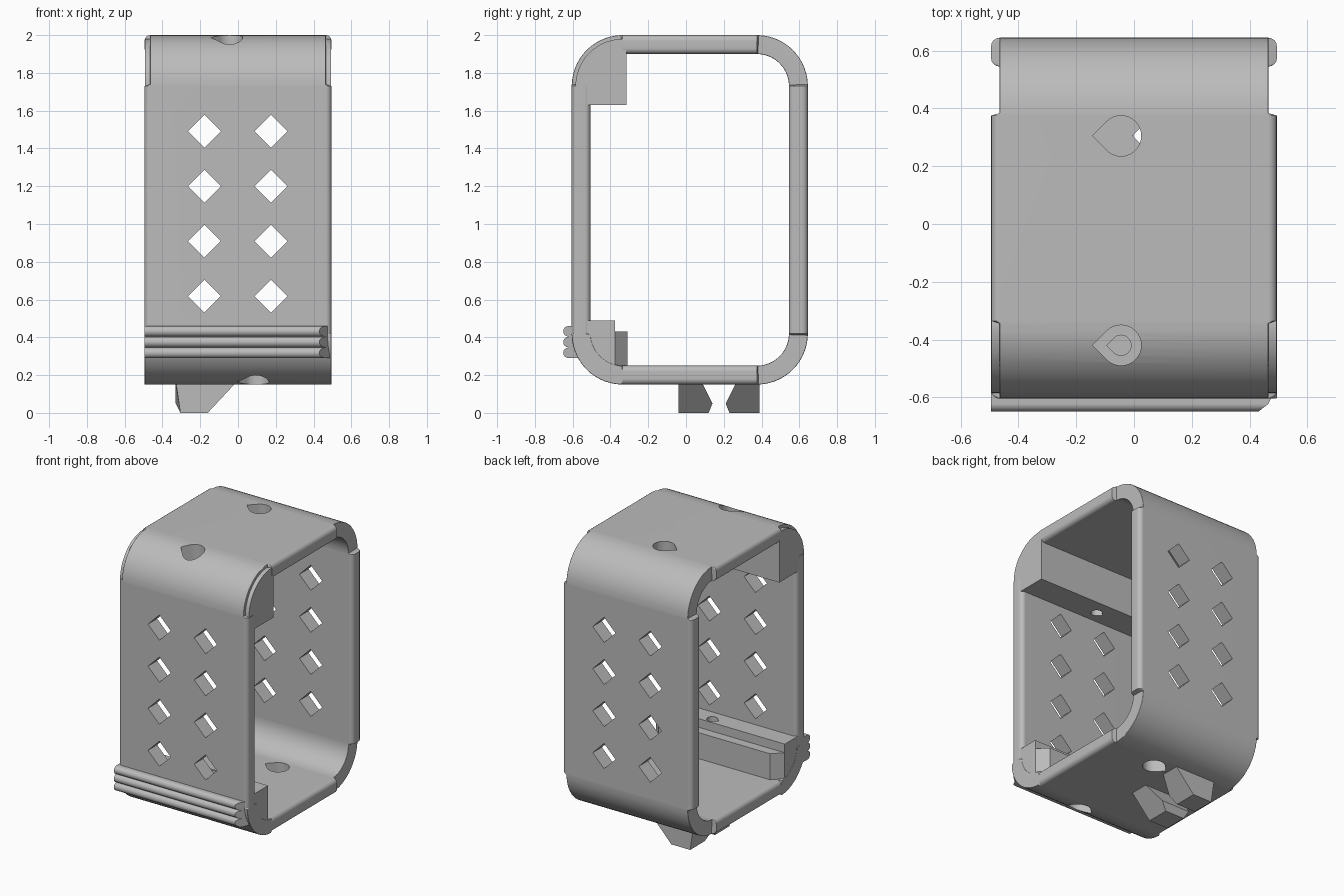
import bpy, bmesh
from math import sin, cos, radians

cube = bpy.data.objects.get("Cube")
if cube:
    bpy.data.objects.remove(cube, do_unlink=True)

grey = bpy.data.materials.new("plain grey")
grey.use_nodes = True
grey.diffuse_color = (0.5, 0.5, 0.5, 1)
grey.node_tree.nodes["Principled BSDF"].inputs["Base Color"].default_value = (0.5, 0.5, 0.5, 1)

HALF = 0.495            # half width of the band
R_IN, R_OUT = 0.17, 0.27


def arc(cx, cy, r, start, end, steps):
    angles = [radians(start + (end - start) * i / steps) for i in range(steps + 1)]
    return [(cx + r * cos(a), cy + r * sin(a)) for a in angles]


def finish(name, bm):
    bmesh.ops.recalc_face_normals(bm, faces=bm.faces)
    mesh = bpy.data.meshes.new(name)
    bm.to_mesh(mesh)
    bm.free()
    obj = bpy.data.objects.new(name, mesh)
    bpy.context.collection.objects.link(obj)
    mesh.materials.append(grey)
    return obj


def loft(name, rings, closed=False):
    """Skin a list of equal point rings; cap the ends unless closed."""
    bm = bmesh.new()
    loops = [[bm.verts.new(p) for p in ring] for ring in rings]
    pairs = list(zip(loops, loops[1:]))
    if closed:
        pairs.append((loops[-1], loops[0]))
    else:
        bm.faces.new(loops[0])
        bm.faces.new(loops[-1])
    for a, b in pairs:
        for i in range(len(a)):
            j = (i + 1) % len(a)
            bm.faces.new((a[i], a[j], b[j], b[i]))
    return finish(name, bm)


def bar(name, profile, left, right):
    """Extrude a (y, z) profile along x; the ends are functions of y and z."""
    return loft(name, [[(end(y, z), y, z) for y, z in profile] for end in (left, right)])


def cut(obj, cutters):
    for cutter in cutters:
        mod = obj.modifiers.new("hole", 'BOOLEAN')
        mod.operation, mod.solver, mod.object = 'DIFFERENCE', 'EXACT', cutter
    bpy.context.view_layer.objects.active = obj
    for mod in list(obj.modifiers):
        bpy.ops.object.modifier_apply(modifier=mod.name)


def section(half, fillet):
    """Band cross-section as (x, radius) with rounded corners."""
    pts = []
    a, lo, hi = half - fillet, R_IN + fillet, R_OUT - fillet
    for x, r, start in ((a, hi, 0), (-a, hi, 90), (-a, lo, 180), (a, lo, 270)):
        pts += arc(x, r, fillet, start, start + 90, 4)
    return pts


# Rounded rectangular band, with straight sides filleted and corners set back
rounded = section(HALF, 0.03)
recessed = section(HALF - 0.03, 0.004)
square = section(HALF, 0.004)
corners = ((0.375, 1.73, 0, recessed), (-0.335, 1.73, 90, recessed),
           (-0.335, 0.42, 180, square), (0.375, 0.42, 270, recessed))
rings = []
for cy, cz, start, corner in corners:
    steps = [(0, rounded)] + [(2 + 86 * i / 14, corner) for i in range(15)] + [(90, rounded)]
    for angle, shape in steps:
        a = radians(start + angle)
        rings.append([(x, cy + r * cos(a), cz + r * sin(a)) for x, r in shape])
band = loft("band", rings, closed=True)

# Thick corner block at the top front
side = HALF - 0.002
profile = [(-0.315, 1.63), (-0.315, 1.97)] + arc(-0.335, 1.73, 0.25, 90, 180, 14) + [(-0.52, 1.63)]
upper_block = bar("upper_corner_block", profile, lambda y, z: -side, lambda y, z: side)

# Stepped rail at the bottom front
profile = [(-0.55, 0.3), (-0.55, 0.49), (-0.375, 0.49), (-0.375, 0.2), (-0.47, 0.22)]
lower_block = bar("lower_corner_block", profile, lambda y, z: -side, lambda y, z: side)


def ledge_end(y, z):
    return side - 0.002 - max(0, y + 0.375)


profile = [(-0.375, 0.2), (-0.375, 0.43), (-0.31, 0.43), (-0.31, 0.2)]
ledge = bar("inner_ledge", profile, lambda y, z: -ledge_end(y, z), ledge_end)

# Three grip ridges, mitred at one end
profile = [(-0.56, 0.46), (-0.56, 0.29)]
for k in range(3):
    profile += arc(-0.622, 0.318 + 0.057 * k, 0.028, 268, 92, 8)
ridges = bar("grip_ridges", profile, lambda y, z: -HALF,
             lambda y, z: HALF - 1.3 * max(0, -0.6 - y))

# Pair of clip feet with a dovetail gap between them
half_foot = [(-0.04, 0.17), (-0.04, 0.0), (0.12, 0.0), (0.14, 0.05), (0.09, 0.15), (0.09, 0.17)]
feet = []
for name, mirror in (("front_foot", False), ("back_foot", True)):
    profile = [(0.35 - y if mirror else y, z) for y, z in half_foot]
    feet.append(bar(name, profile,
                    lambda y, z: -0.33 + 0.025 * max(0, 0.05 - z) / 0.05,
                    lambda y, z: -0.16 + 0.93 * z))

# Diamond vents through the front and back walls
cutters = []
d = 0.087
for x in (-0.178, 0.175):
    for row in range(4):
        z = 0.618 + 0.291 * row
        diamond = [(x - d, z), (x, z - d), (x + d, z), (x, z + d)]
        cutters.append(loft("vent_cutter", [[(px, y, pz) for px, pz in diamond] for y in (-0.8, 0.8)]))


def teardrop(x, y, r, low, high):
    outline = arc(x, y, r, -135, 135, 24) + [(x - r * 2 ** 0.5, y)]
    return loft("screw_cutter", [[(px, py, z) for px, py in outline] for z in (low, high)])


# Teardrop screw holes, counterbored where they pass through the blocks
top_front = [teardrop(-0.045, -0.42, 0.07, 1.8, 2.1), teardrop(-0.045, -0.42, 0.035, 1.5, 1.9)]
low_front = [teardrop(0.094, -0.42, 0.07, 0.05, 0.33), teardrop(0.094, -0.42, 0.035, 0.25, 0.6)]
back = [teardrop(-0.045, 0.305, 0.07, 1.8, 2.1), teardrop(0.094, 0.305, 0.07, 0.05, 0.35)]
cut(band, cutters + top_front + low_front + back)
cut(upper_block, top_front)
cut(lower_block, low_front)
cut(ledge, low_front)
for cutter in cutters + top_front + low_front + back:
    bpy.data.objects.remove(cutter, do_unlink=True)

# Smooth the curved surfaces and keep the edges crisp
for obj in [band, upper_block, lower_block, ledge, ridges] + feet:
    bpy.ops.object.select_all(action='DESELECT')
    obj.select_set(True)
    bpy.context.view_layer.objects.active = obj
    bpy.ops.object.shade_smooth_by_angle(angle=radians(30))
    mod = obj.modifiers.new("even shading", 'WEIGHTED_NORMAL')
    mod.keep_sharp = True
